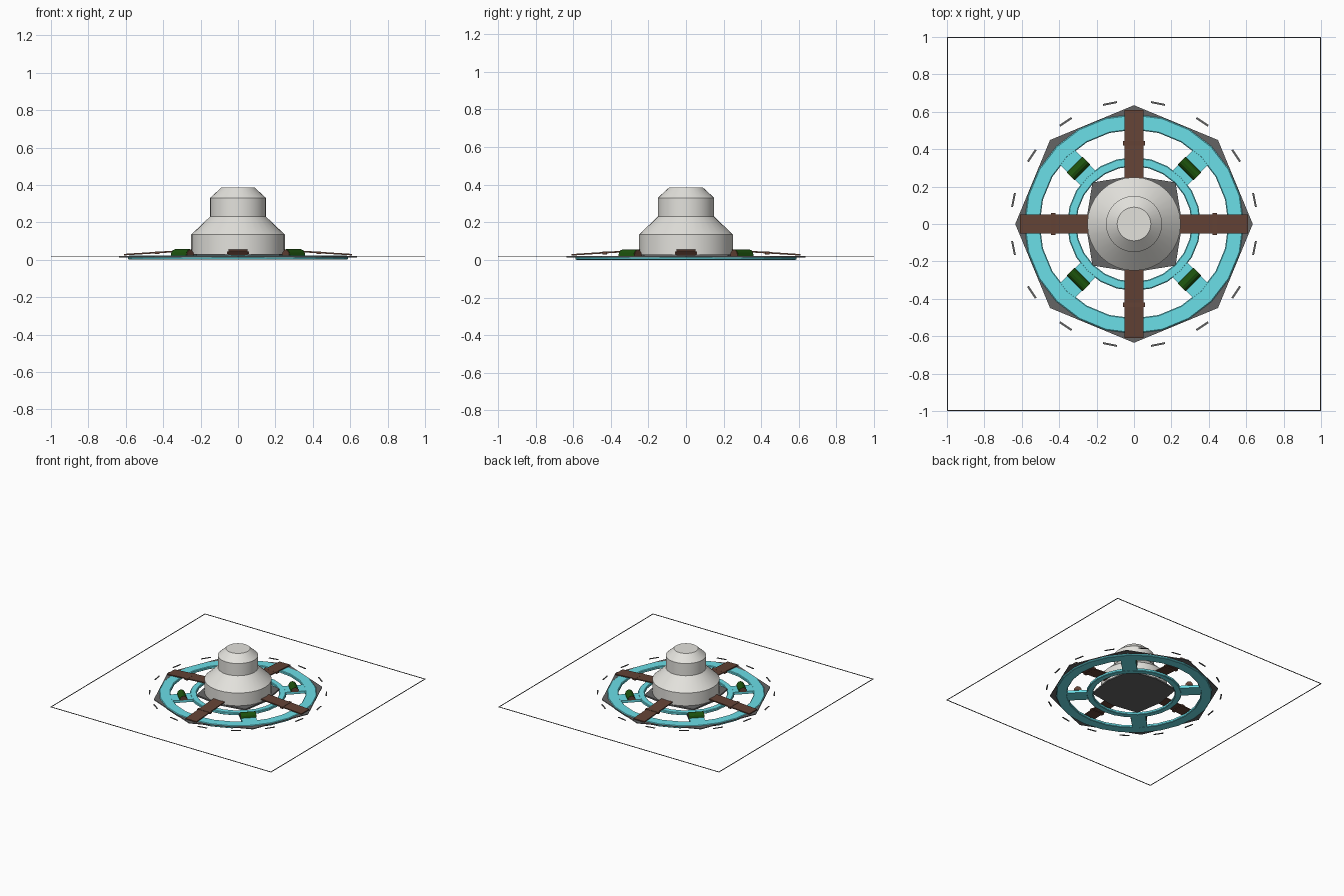
import bpy, bmesh, math
from mathutils import Matrix

if "Cube" in bpy.data.objects:
    bpy.data.objects.remove(bpy.data.objects["Cube"])


def mat(name, rgb):
    m = bpy.data.materials.new(name)
    m.diffuse_color = (*rgb, 1)
    m.use_nodes = True
    m.node_tree.nodes["Principled BSDF"].inputs["Base Color"].default_value = m.diffuse_color
    return m


CYAN = mat("turquoise", (0.15, 0.75, 0.82))
BROWN = mat("brown", (0.125, 0.055, 0.036))
GREY = mat("dark grey", (0.13, 0.13, 0.13))
WHITE = mat("off white", (0.77, 0.76, 0.72))
GREEN = mat("dark green", (0.012, 0.085, 0.004))


def make(name, verts, faces, material, angle=0.0):
    me = bpy.data.meshes.new(name)
    me.from_pydata(verts, [], faces)
    bm = bmesh.new()
    bm.from_mesh(me)
    bmesh.ops.recalc_face_normals(bm, faces=bm.faces)
    bm.to_mesh(me)
    bm.free()
    me.materials.append(material)
    ob = bpy.data.objects.new(name, me)
    bpy.context.collection.objects.link(ob)
    me.transform(Matrix.Rotation(angle, 4, 'Z'))
    return ob


def revolve(name, profile, sides, material, loop=False, offset=0.0):
    """Spin (radius, z) points; loop closes the section, otherwise ends are capped."""
    n = len(profile)
    verts = [(r * math.cos(offset + math.tau * i / sides),
              r * math.sin(offset + math.tau * i / sides), z)
             for i in range(sides) for r, z in profile]
    faces = []
    for i in range(sides):
        a, b = i * n, (i + 1) % sides * n
        for j in range(n if loop else n - 1):
            k = (j + 1) % n
            faces.append((a + j, b + j, b + k, a + k))
    if not loop:
        faces.append([i * n for i in range(sides)])
        faces.append([i * n + n - 1 for i in range(sides)])
    return make(name, verts, faces, material)


def ring(name, r0, r1, z0, z1, sides, material, offset=0.0):
    return revolve(name, [(r0, z0), (r1, z0), (r1, z1), (r0, z1)],
                   sides, material, True, offset)


def walkway(name, r0, r1):
    """Flat ring with chamfered rims."""
    return revolve(name, [(r0, 0.004), (r0 + 0.005, 0), (r1 - 0.005, 0), (r1, 0.004),
                          (r1, 0.018), (r1 - 0.005, 0.022), (r0 + 0.005, 0.022),
                          (r0, 0.018)], 24, CYAN, True)


def extrude(name, section, half, material, angle):
    """Extrude a radial (x, z) section across y, then turn it around z."""
    n = len(section)
    verts = [(x, s * half, z) for s in (-1, 1) for x, z in section]
    faces = [list(range(n)), list(range(n, 2 * n))]
    faces += [(i, (i + 1) % n, n + (i + 1) % n, n + i) for i in range(n)]
    return make(name, verts, faces, material, angle)


def box(name, x0, x1, z0, z1, half, material, angle):
    return extrude(name, [(x0, z0), (x1, z0), (x1, z1), (x0, z1)], half, material, angle)


# stepped dome
dome = revolve("dome", [(0.25, 0.03), (0.25, 0.135), (0.15, 0.23), (0.15, 0.33),
                        (0.09, 0.385)], 32, WHITE)
bpy.context.view_layer.objects.active = dome
dome.select_set(True)
bpy.ops.object.shade_smooth_by_angle(angle=math.radians(25))

# plate below the dome, with corners on the diagonals
base = []
for z in (0.018, 0.030):
    for i in range(8):
        r, a = (0.314 if i % 2 else 0.258), math.tau * i / 8
        base.append((r * math.cos(a), r * math.sin(a), z))
make("dome_base", base, [list(range(8)), list(range(8, 16))] +
     [(i, (i + 1) % 8, 8 + (i + 1) % 8, 8 + i) for i in range(8)], GREY)
ring("octagon_rim", 0.545, 0.635, 0.012, 0.018, 8, GREY)

# turquoise walkways
walkway("outer_ring", 0.504, 0.587)
walkway("inner_ring", 0.308, 0.357)

for i in range(4):
    diag = math.radians(45 + 90 * i)
    card = math.radians(90 * i)
    # spokes joining the rings
    box("spoke", 0.34, 0.52, 0.001, 0.0215, 0.056, CYAN, diag)
    # arched green mats on brown supports
    arch = [(0.42 + 0.028 * math.cos(math.pi * k / 6),
             0.021 + 0.033 * math.sin(math.pi * k / 6)) for k in range(7)]
    extrude("mat_support", arch, 0.06, BROWN, diag)
    mat_top = [(0.42 + 0.03 * math.cos(math.pi * k / 6),
                0.021 + 0.035 * math.sin(math.pi * k / 6)) for k in range(7)]
    extrude("green_mat", mat_top, 0.057, GREEN, diag)
    # sloping ramps with side pegs
    extrude("ramp", [(0.245, 0.046), (0.61, 0.023), (0.61, 0.031), (0.245, 0.055)],
            0.05, BROWN, card)
    box("ramp_pegs", 0.42, 0.445, 0.03, 0.044, 0.058, BROWN, card)

# ring of ground dashes
for i in range(16):
    box("ground_dash", 0.652, 0.662, 0.017, 0.021, 0.038, GREY,
        math.radians(11.25 + 22.5 * i))

# thin square border
ring("square_border", 0.995 * math.sqrt(2), math.sqrt(2), 0.017, 0.021, 4, GREY,
     math.pi / 4)
